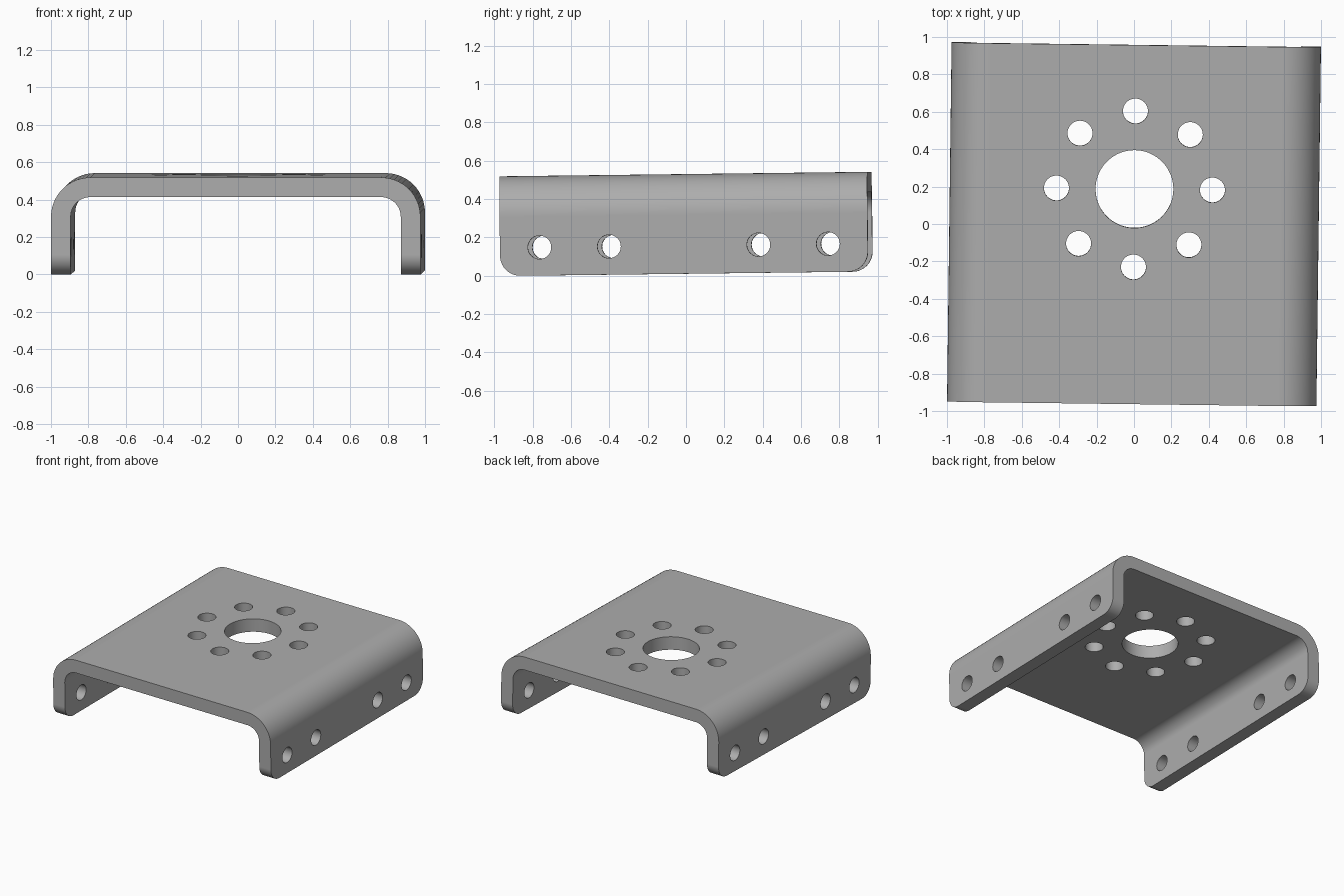
import bpy, bmesh, math
from mathutils import Matrix, Vector

if "Cube" in bpy.data.objects:
    bpy.data.objects.remove(bpy.data.objects["Cube"])

WIDTH, LENGTH, HEIGHT, THICK = 1.975, 1.92, 0.52, 0.105
OUTER_R, INNER_R, CORNER_R = 0.21, 0.105, 0.105
HUB_Y, LEG_HOLE_Z = 0.19, 0.147

steel = bpy.data.materials.new("brushed_grey_steel")
steel.use_nodes = True
grey = (0.42, 0.42, 0.42, 1)
steel.diffuse_color = grey
steel.node_tree.nodes["Principled BSDF"].inputs["Base Color"].default_value = grey


def make_object(name, bm):
    bmesh.ops.recalc_face_normals(bm, faces=bm.faces)
    mesh = bpy.data.meshes.new(name)
    bm.to_mesh(mesh)
    bm.free()
    obj = bpy.data.objects.new(name, mesh)
    bpy.context.collection.objects.link(obj)
    return obj


def half_arch(half_width, top, radius, steps=14):
    """Right half of an arch: foot, rounded shoulder."""
    pts = [(half_width, 0)]
    for i in range(steps + 1):
        a = math.pi / 2 * i / steps
        pts.append((half_width - radius + radius * math.cos(a),
                    top - radius + radius * math.sin(a)))
    return pts


def full_arch(*args):
    right = half_arch(*args)
    return right + [(-x, z) for x, z in reversed(right)]


# Folded channel: arch profile pulled along y
bm = bmesh.new()
outline = full_arch(WIDTH / 2, HEIGHT, OUTER_R)
outline += reversed(full_arch(WIDTH / 2 - THICK, HEIGHT - THICK, INNER_R))
face = bm.faces.new([bm.verts.new((x, -LENGTH / 2, z)) for x, z in outline])
pulled = bmesh.ops.extrude_face_region(bm, geom=[face])["geom"]
bmesh.ops.translate(bm, vec=(0, LENGTH, 0),
                    verts=[v for v in pulled if isinstance(v, bmesh.types.BMVert)])

# Rounded lower corners of both legs
feet = [e for e in bm.edges
        if all(v.co.z < 0.001 for v in e.verts)
        and abs(e.verts[0].co.y - e.verts[1].co.y) < 0.001]
bmesh.ops.bevel(bm, geom=feet, offset=CORNER_R, segments=10, profile=0.5,
                affect='EDGES')
bracket = make_object("channel_bracket", bm)
bracket.data.materials.append(steel)

# Hole cutters: hub bore, ring of bolt holes, leg holes
bm = bmesh.new()


def cutter(radius, depth, matrix, sides=40):
    bmesh.ops.create_cone(bm, cap_ends=True, segments=sides, radius1=radius,
                          radius2=radius, depth=depth, matrix=matrix)


cutter(0.208, 0.5, Matrix.Translation((0, HUB_Y, HEIGHT)), 72)
for i in range(8):
    a = math.pi / 4 * i
    cutter(0.067, 0.5, Matrix.Translation(
        (0.417 * math.cos(a), HUB_Y + 0.417 * math.sin(a), HEIGHT)))
for y in (-0.753, -0.39, 0.39, 0.753):
    cutter(0.061, 3, Matrix.Translation((0, y, LEG_HOLE_Z))
           @ Matrix.Rotation(math.pi / 2, 4, 'Y'))
holes = make_object("hole_cutters", bm)
holes.hide_render = True

bpy.ops.object.select_all(action='DESELECT')
bracket.select_set(True)
bpy.context.view_layer.objects.active = bracket
cut = bracket.modifiers.new("holes", 'BOOLEAN')
cut.operation = 'DIFFERENCE'
cut.solver = 'EXACT'
cut.object = holes
bpy.ops.object.modifier_apply(modifier=cut.name)
bpy.data.objects.remove(holes)

# Slight tilt and turn, then centre on the ground
mesh = bracket.data
mesh.transform(Matrix.Rotation(-0.0127, 4, 'Z') @ Matrix.Rotation(0.0122, 4, 'X'))
low = [min(v.co[i] for v in mesh.vertices) for i in range(3)]
high = [max(v.co[i] for v in mesh.vertices) for i in range(3)]
mesh.transform(Matrix.Translation(Vector(
    (-(low[0] + high[0]) / 2, -(low[1] + high[1]) / 2, -low[2]))))

# Smooth bends and bores, crisp rims
bpy.ops.object.shade_smooth_by_angle(angle=math.radians(30))
weighted = bracket.modifiers.new("clean_normals", 'WEIGHTED_NORMAL')
weighted.keep_sharp = True
